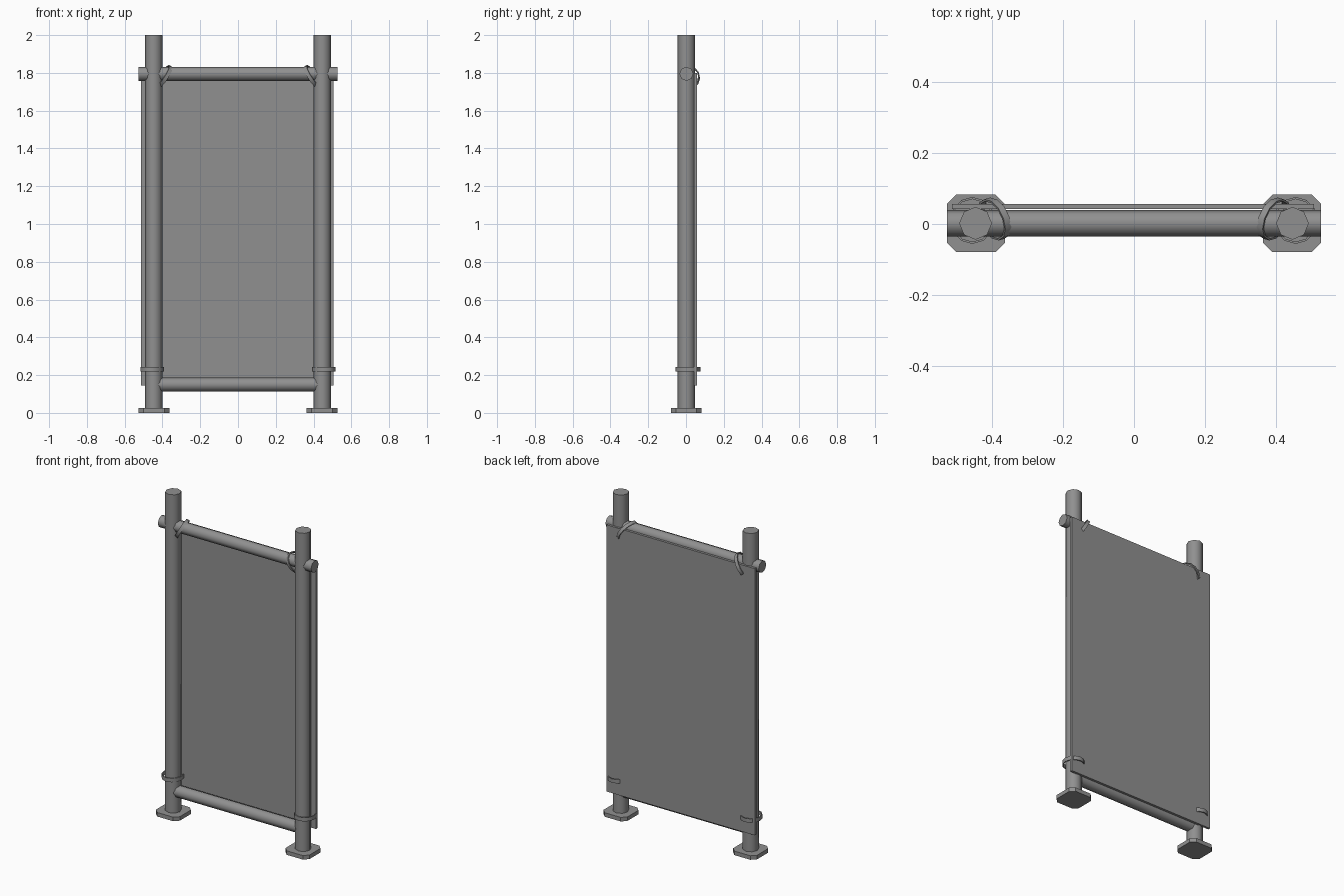
import bpy
import bmesh
from math import cos, sin, pi, radians
from mathutils import Matrix, Vector

cube = bpy.data.objects.get("Cube")
if cube:
    bpy.data.objects.remove(cube, do_unlink=True)

# One grey metal for everything
metal = bpy.data.materials.new("grey_metal")
metal.use_nodes = True
GREY = (0.28, 0.28, 0.28, 1)
metal.diffuse_color = GREY
metal.node_tree.nodes["Principled BSDF"].inputs["Base Color"].default_value = GREY


def finish(name, bm, smooth=True):
    bmesh.ops.recalc_face_normals(bm, faces=bm.faces)
    mesh = bpy.data.meshes.new(name)
    bm.to_mesh(mesh)
    bm.free()
    mesh.materials.append(metal)
    if smooth:
        mesh.shade_smooth()
        mesh.set_sharp_from_angle(angle=radians(60))
    obj = bpy.data.objects.new(name, mesh)
    bpy.context.collection.objects.link(obj)
    return obj


def tube(name, start, end, radius):
    start, end = Vector(start), Vector(end)
    axis = end - start
    bm = bmesh.new()
    turn = axis.to_track_quat('Z', 'Y').to_matrix().to_4x4()
    bmesh.ops.create_cone(bm, cap_ends=True, segments=8, radius1=radius, radius2=radius,
                          depth=axis.length, matrix=Matrix.Translation((start + end) / 2) @ turn)
    return finish(name, bm)


def block(name, low, high, corner=0):
    low, high = Vector(low), Vector(high)
    size = high - low
    bm = bmesh.new()
    bmesh.ops.create_cube(bm, size=1, matrix=Matrix.Translation((low + high) / 2)
                          @ Matrix.Diagonal((*size, 1)))
    if corner:
        upright = [e for e in bm.edges
                   if abs(e.verts[0].co.z - e.verts[1].co.z) > size.z / 2]
        bmesh.ops.bevel(bm, geom=upright, offset=corner, segments=1, affect='EDGES')
    return finish(name, bm, smooth=False)


def strap(name, centre, u, v, width, thick=0.006, count=12):
    """Flat band looped along the ellipse spanned by u and v."""
    centre, u, v = Vector(centre), Vector(u), Vector(v)
    side = u.cross(v).normalized() * width / 2
    bm = bmesh.new()
    rings = []
    for i in range(count):
        a = 2 * pi * i / count
        out = u * cos(a) + v * sin(a)
        inner = out - out.normalized() * thick
        rings.append([bm.verts.new(centre + p) for p in
                      (out - side, out + side, inner + side, inner - side)])
    for i, ring in enumerate(rings):
        after = rings[(i + 1) % count]
        for j in range(4):
            k = (j + 1) % 4
            bm.faces.new((ring[j], ring[k], after[k], after[j]))
    return finish(name, bm)


MID = 0.002
POST_X = 0.446

for side, s in (("left", 1), ("right", -1)):
    # Upright with its chamfered foot
    tube(side + "_post", (s * POST_X, MID, 0), (s * POST_X, MID, 2), 0.046)
    block(side + "_foot", (s * 0.445 - 0.082, -0.079, 0),
          (s * 0.445 + 0.082, 0.083, 0.025), corner=0.027)
    # Level strap round the post, slanted strap round the top rail
    strap(side + "_lower_strap", (s * 0.455, 0.01, 0.232),
          (0.062, 0, 0), (0, 0.066, 0), 0.024)
    strap(side + "_upper_strap", (s * 0.393, 0.014, 1.78),
          (-s * -0.02, 0.058, -0.006), (-s * 0.034, 0.004, 0.058), 0.02)

# Cross rails
tube("top_rail", (-0.526, MID, 1.795), (0.526, MID, 1.795), 0.037)
tube("bottom_rail", (-0.42, MID, 0.15), (0.42, MID, 0.15), 0.037)

# Sheet hung behind the frame
block("panel", (-0.513, 0.042, 0.145), (0.506, 0.057, 1.8))
